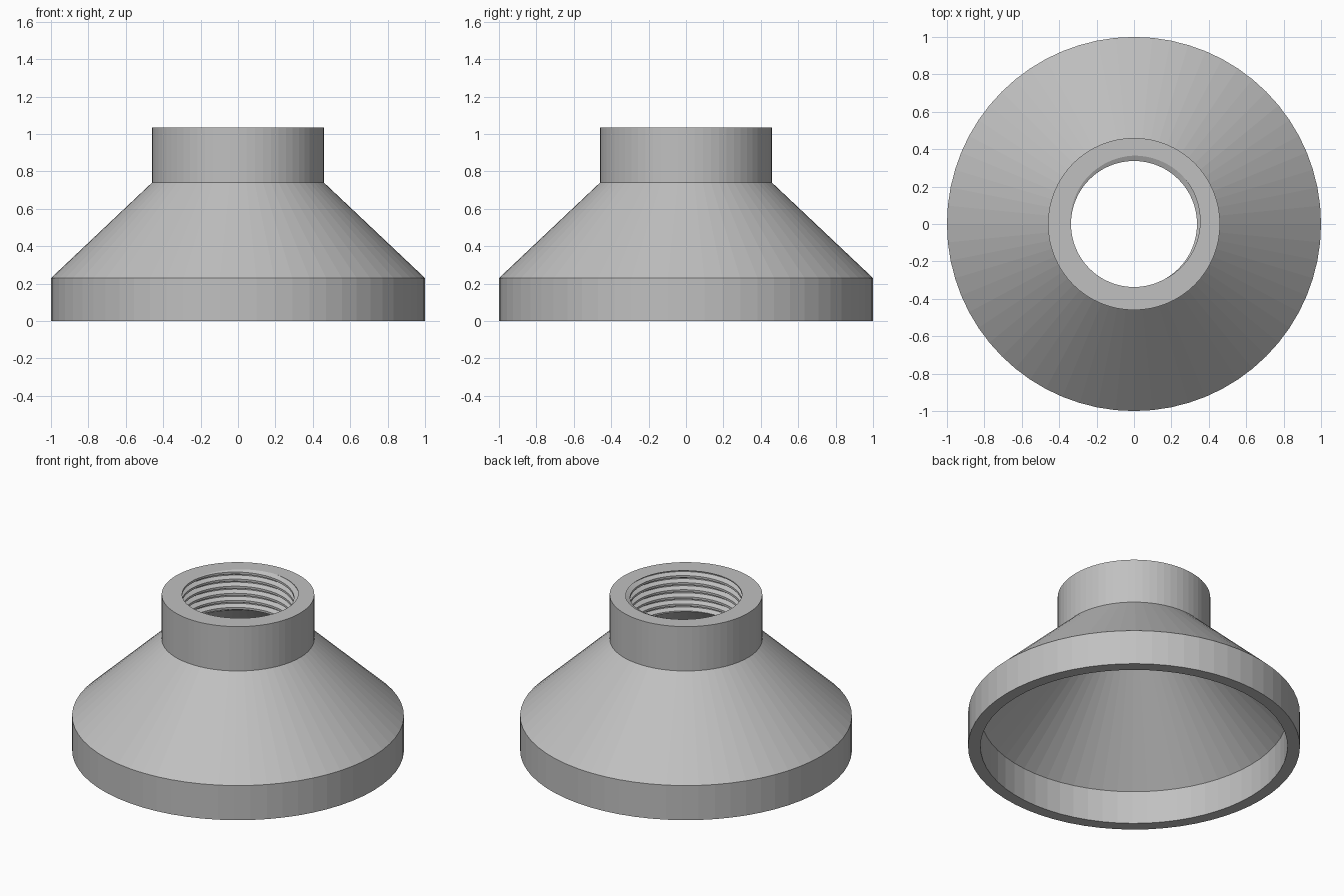
import bpy
import bmesh
from math import cos, sin, tau

SIDES = 64
TOP = 1.035          # upper rim height
BORE_END = 0.76      # lower end of the threaded bore
PITCH = 0.047
TURNS = 9
THREAD_START = 0.667

cube = bpy.data.objects.get("Cube")
if cube:
    bpy.data.objects.remove(cube, do_unlink=True)

steel = bpy.data.materials.new("grey_steel")
steel.use_nodes = True
grey = (0.53, 0.53, 0.53, 1)
steel.diffuse_color = grey
steel.node_tree.nodes["Principled BSDF"].inputs["Base Color"].default_value = grey


def skin(bm, columns):
    """Join neighbouring columns of vertices with quads."""
    for a, b in zip(columns, columns[1:]):
        for j in range(len(a) - 1):
            bm.faces.new((a[j], b[j], b[j + 1], a[j + 1]))


def column(bm, i, points):
    angle = tau * i / SIDES
    return [bm.verts.new((r * cos(angle), r * sin(angle), z)) for r, z in points]


def cap(bm, height):
    """Fill the flat ring between the open edges at one height."""
    edges = [e for e in bm.edges if e.is_boundary
             and all(abs(v.co.z - height) < 1e-5 for v in e.verts)]
    bmesh.ops.triangle_fill(bm, edges=edges, use_beauty=True, normal=(0, 0, 1))


bm = bmesh.new()

# Helical thread: one groove section (radius, share of pitch), climbing one pitch per turn
section = [(0.337, 0), (0.337, 0.3), (0.366, 0.58), (0.366, 0.7)]
columns = []
for i in range(SIDES + 1):
    points = [(r, THREAD_START + PITCH * (t + k + i / SIDES))
              for k in range(TURNS) for r, t in section]
    points.append((section[0][0], THREAD_START + PITCH * (TURNS + i / SIDES)))
    columns.append(column(bm, i, points))
skin(bm, columns)
bmesh.ops.remove_doubles(bm, verts=bm.verts, dist=1e-5)

# Trim the thread flush with both ends of the bore
for height, up in ((TOP, 1), (BORE_END, -1)):
    bmesh.ops.bisect_plane(bm, geom=bm.verts[:] + bm.edges[:] + bm.faces[:],
                           dist=1e-6, plane_co=(0, 0, height),
                           plane_no=(0, 0, up), clear_outer=True)

# Body: neck, cone, skirt, base rim and hollow inside
body = [(0.46, TOP), (0.46, 0.74), (1.0, 0.23), (1.0, 0),
        (0.925, 0), (0.925, 0.22), (0.38, BORE_END)]
skin(bm, [column(bm, i, body) for i in range(SIDES + 1)])
bmesh.ops.remove_doubles(bm, verts=bm.verts, dist=1e-5)

cap(bm, TOP)
cap(bm, BORE_END)
bmesh.ops.recalc_face_normals(bm, faces=bm.faces)

mesh = bpy.data.meshes.new("threaded_reducer")
bm.to_mesh(mesh)
bm.free()
mesh.materials.append(steel)
reducer = bpy.data.objects.new("threaded_reducer", mesh)
bpy.context.collection.objects.link(reducer)
